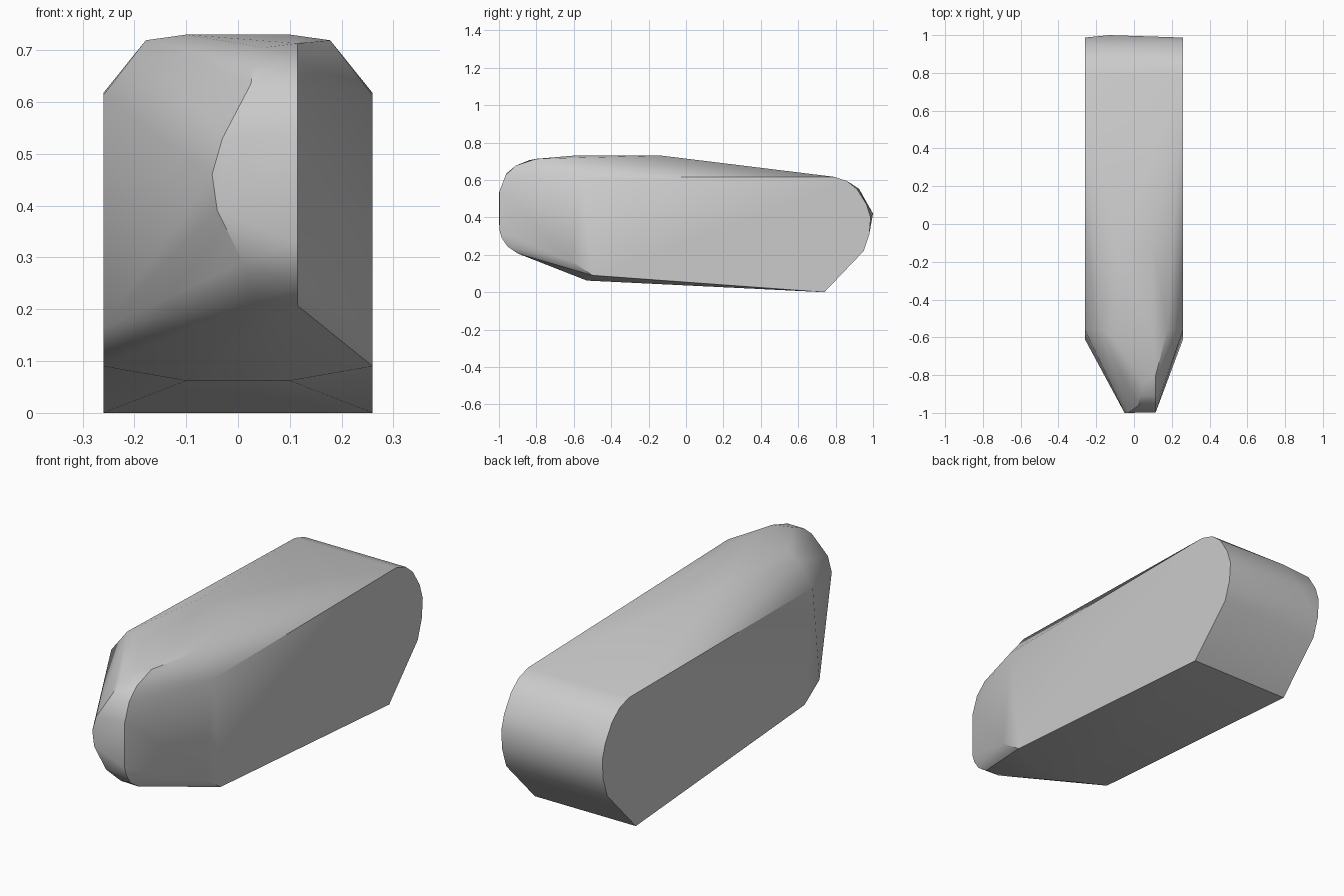
import bpy
import bmesh
import math

cube = bpy.data.objects.get("Cube")
if cube:
    bpy.data.objects.remove(cube, do_unlink=True)

HALF = 0.26      # half width of the body
CREST = 0.115    # x of the straight edge of the nose

grey = bpy.data.materials.new("plain_grey")
grey.use_nodes = True
grey.diffuse_color = (0.6, 0.6, 0.6, 1)
grey.node_tree.nodes["Principled BSDF"].inputs["Base Color"].default_value = (0.6, 0.6, 0.6, 1)

# Flat side panel outline (y, z), shared by both sides
side_panel = [(-0.56, 0.613), (-0.61, 0.165), (-0.5, 0.09), (0.74, 0.0),
              (0.95, 0.22), (0.98, 0.31), (0.987, 0.4), (0.965, 0.47),
              (0.915, 0.55), (0.86, 0.595), (0.79, 0.617)]

# Rounded nose profile (y, z) along the straight crest edge
nose_profile = [(-0.8, 0.713), (-0.91, 0.677), (-0.965, 0.625), (-0.997, 0.54),
                (-0.997, 0.33), (-0.985, 0.29), (-0.955, 0.245), (-0.9, 0.207)]

# Curved opposite edge of the nose (x, y, z)
nose_curve = [(0.05, -0.84, 0.705), (0.03, -0.91, 0.677), (0.025, -0.96, 0.635),
              (-0.03, -1, 0.53), (-0.05, -1, 0.46), (-0.04, -1, 0.39),
              (0.01, -0.985, 0.29), (0.035, -0.91, 0.215)]

# Roof and chin corners (x, y, z), mirrored
corners = [(0.178, -0.56, 0.719), (0.1, -0.6, 0.73), (0.1, -0.13, 0.73),
           (0.1, -0.53, 0.062)]

# Slight bulge of the back
back_bulge = [(-0.13, 1.0, 0.42), (-0.1, 0.925, 0.553)]

points = [(s * HALF, y, z) for s in (-1, 1) for y, z in side_panel]
points += [(s * x, y, z) for s in (-1, 1) for x, y, z in corners]
points += [(CREST, y, z) for y, z in nose_profile]
points += nose_curve + back_bulge

# Wrap the outlines in one closed skin
bm = bmesh.new()
for p in points:
    bm.verts.new(p)
hull = bmesh.ops.convex_hull(bm, input=bm.verts)
loose = {v for v in hull["geom_interior"] + hull["geom_unused"]
         if isinstance(v, bmesh.types.BMVert) and not v.link_faces}
bmesh.ops.delete(bm, geom=list(loose), context="VERTS")
bmesh.ops.dissolve_limit(bm, angle_limit=math.radians(0.5), verts=bm.verts, edges=bm.edges)
bmesh.ops.recalc_face_normals(bm, faces=bm.faces)

mesh = bpy.data.meshes.new("body")
bm.to_mesh(mesh)
bm.free()
mesh.materials.append(grey)
body = bpy.data.objects.new("body", mesh)
bpy.context.collection.objects.link(body)

# Smooth rounded ends, keep the panel edges sharp
bpy.ops.object.select_all(action="DESELECT")
body.select_set(True)
bpy.context.view_layer.objects.active = body
bpy.ops.object.shade_smooth_by_angle(angle=math.radians(30))
